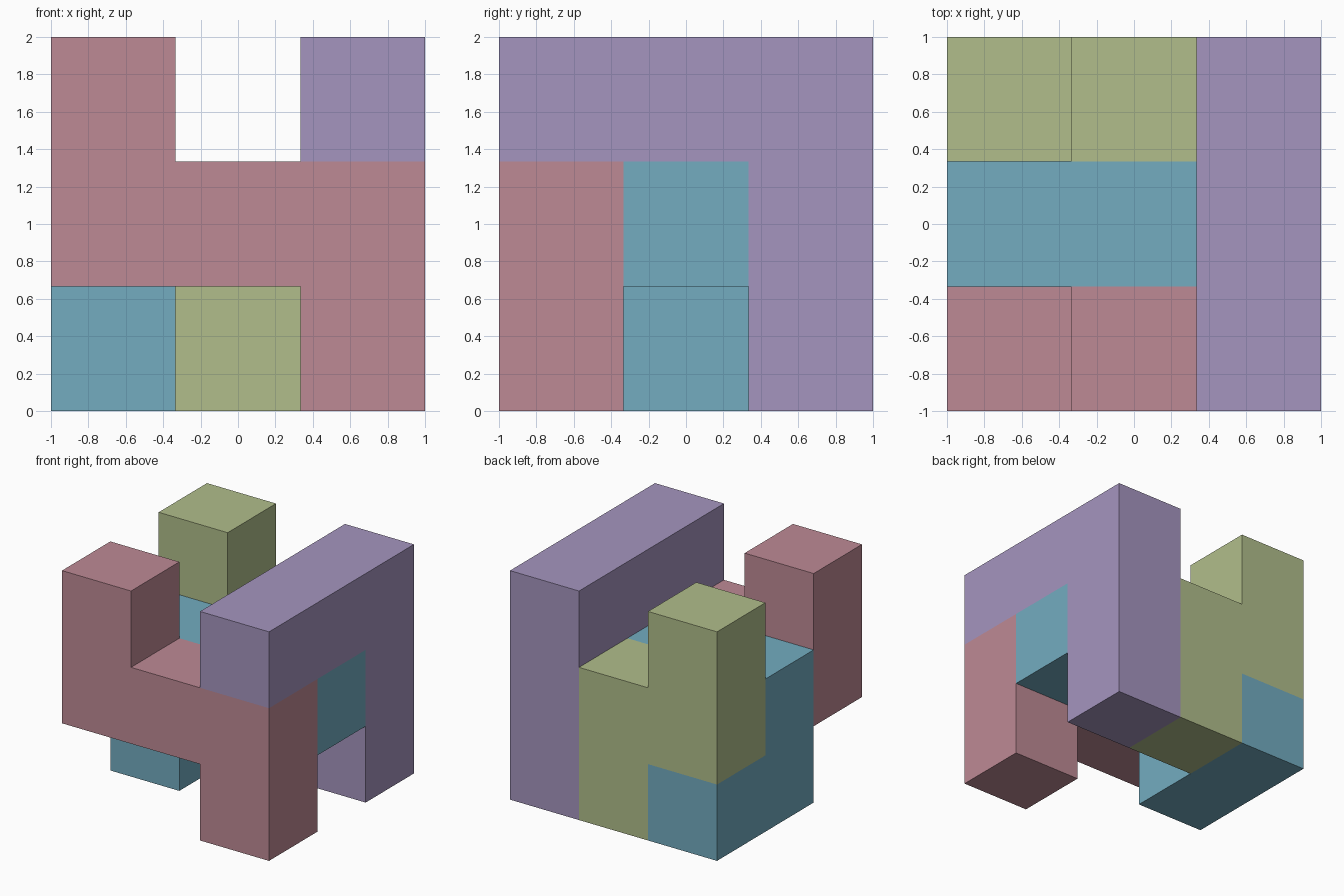
import bpy
import bmesh
from mathutils import Vector

cube = bpy.data.objects.get("Cube")
if cube:
    bpy.data.objects.remove(cube, do_unlink=True)

CELL = 2 / 3  # three cells per side


def linear(c):
    c /= 255
    return c / 12.92 if c <= 0.04045 else ((c + 0.055) / 1.055) ** 2.4


def make_material(name, rgb):
    colour = (*[linear(c) for c in rgb], 1)
    mat = bpy.data.materials.new(name)
    mat.use_nodes = True
    mat.diffuse_color = colour
    mat.node_tree.nodes["Principled BSDF"].inputs["Base Color"].default_value = colour
    return mat


def make_piece(name, cells, mat):
    """Join grid cells (x, y, z) into one solid, leaving out the walls between them."""
    bm = bmesh.new()
    for cell in cells:
        centre = Vector(((cell[0] - 1) * CELL, (cell[1] - 1) * CELL, (cell[2] + 0.5) * CELL))
        for axis in range(3):
            for sign in (-1, 1):
                step = [0, 0, 0]
                step[axis] = sign
                if tuple(c + s for c, s in zip(cell, step)) in cells:
                    continue
                n = Vector(step)
                u = Vector([float(i == (axis + 1) % 3) for i in range(3)])
                v = n.cross(u)
                corners = [centre + (n + u * a + v * b) * CELL / 2
                           for a, b in ((-1, -1), (1, -1), (1, 1), (-1, 1))]
                bm.faces.new([bm.verts.new(p) for p in corners])
    bmesh.ops.remove_doubles(bm, verts=bm.verts, dist=0.001)
    # Merge the flat squares into clean outlines
    bmesh.ops.dissolve_limit(bm, angle_limit=0.01, verts=bm.verts, edges=bm.edges)
    mesh = bpy.data.meshes.new(name)
    bm.to_mesh(mesh)
    bm.free()
    mesh.materials.append(mat)
    bpy.context.collection.objects.link(bpy.data.objects.new(name, mesh))


# Front zigzag piece
make_piece("front_piece",
           {(0, 0, 2), (0, 0, 1), (1, 0, 1), (2, 0, 1), (2, 0, 0)},
           make_material("dusty pink", (190, 138, 149)))

# Side corner piece: top bar and rear post
make_piece("side_piece",
           {(2, 0, 2), (2, 1, 2), (2, 2, 2), (2, 2, 1), (2, 2, 0)},
           make_material("lavender", (165, 149, 191)))

# Rear stepped piece
make_piece("rear_piece",
           {(1, 2, 0), (1, 2, 1), (0, 2, 1), (0, 2, 2)},
           make_material("sage green", (177, 190, 139)))

# Central piece: crossbar with a foot that turns to the back
make_piece("centre_piece",
           {(0, 1, 1), (1, 1, 1), (2, 1, 1), (0, 1, 0), (0, 2, 0)},
           make_material("soft blue", (115, 172, 192)))
